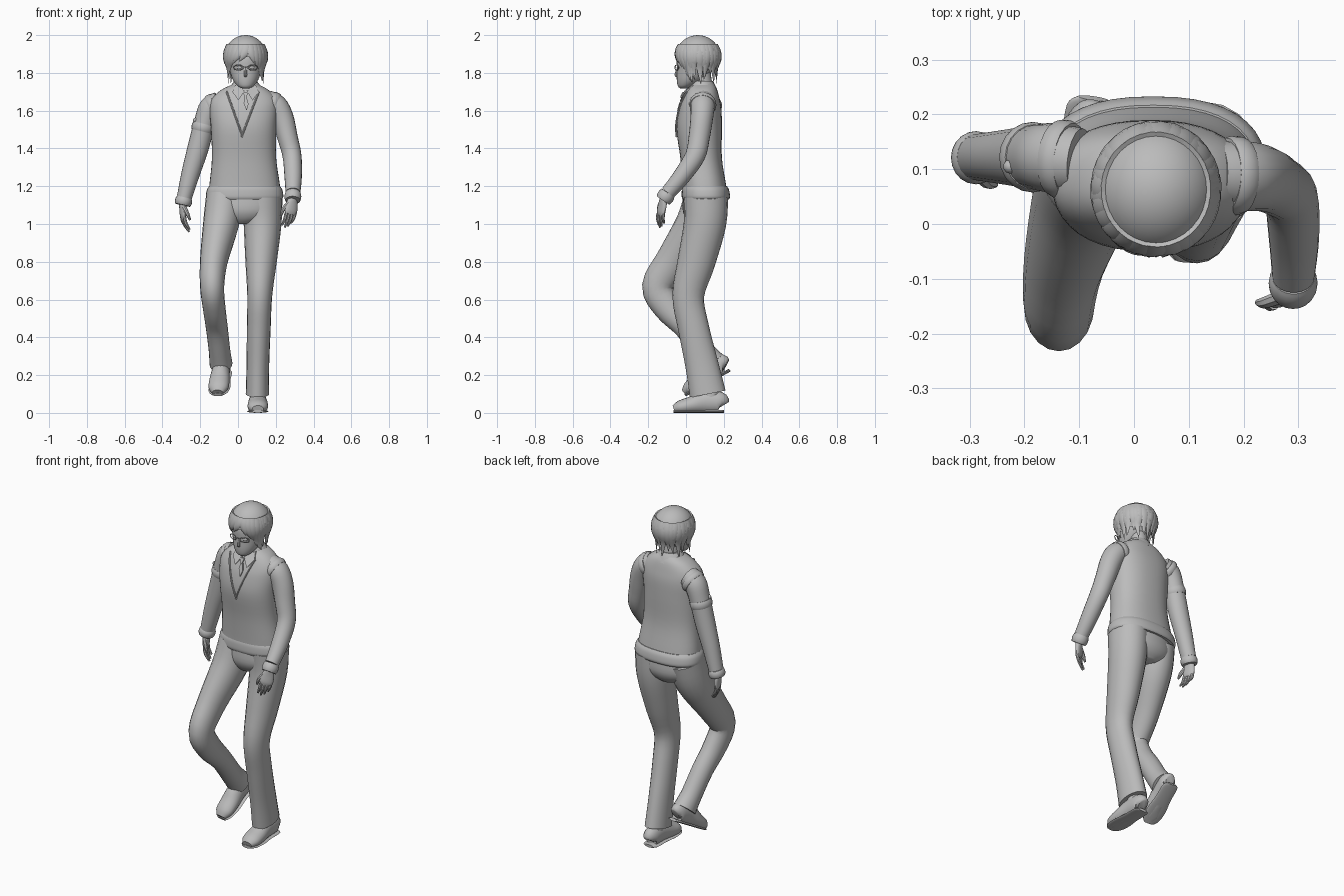
import bpy, bmesh, math
from mathutils import Vector, Matrix
from mathutils.bvhtree import BVHTree

if "Cube" in bpy.data.objects:
    bpy.data.objects.remove(bpy.data.objects["Cube"])

grey = bpy.data.materials.new("plain grey")
grey.use_nodes = True
grey.diffuse_color = (0.5, 0.5, 0.5, 1)
grey.node_tree.nodes["Principled BSDF"].inputs["Base Color"].default_value = (0.5, 0.5, 0.5, 1)


def finish(name, bm, matrix=None, angle=40):
    """Turn a bmesh into a smooth shaded grey object."""
    if matrix:
        bm.transform(matrix)
    mesh = bpy.data.meshes.new(name)
    bm.to_mesh(mesh)
    bm.free()
    obj = bpy.data.objects.new(name, mesh)
    bpy.context.collection.objects.link(obj)
    mesh.materials.append(grey)
    bpy.ops.object.select_all(action="DESELECT")
    obj.select_set(True)
    bpy.context.view_layer.objects.active = obj
    bpy.ops.object.shade_smooth_by_angle(angle=math.radians(angle))
    return obj


def spline(rows, steps):
    """Catmull-Rom interpolation through rows of numbers."""
    rows = [Vector(r) for r in rows]
    out = []
    for i in range(len(rows) - 1):
        b, c = rows[i], rows[i + 1]
        a = rows[i - 1] if i else b
        d = rows[i + 2] if i + 2 < len(rows) else c
        for k in range(steps):
            t = k / steps
            out.append(b + (c - a) * (t / 2) + (a * 2 - b * 5 + c * 4 - d) * (t * t / 2)
                       + (b * 3 - a - c * 3 + d) * (t ** 3 / 2))
    return out + [rows[-1]]


def loft(name, rows, sides=20, steps=4, flat=False, side=(1, 0, 0), power=1, matrix=None, floor=None):
    """Skin elliptical rings; each row is x, y, z, half width, half depth."""
    rows = spline(rows, steps)
    bm, rings = bmesh.new(), []
    for i, r in enumerate(rows):
        centre = Vector(r[:3])
        t = Vector(rows[min(i + 1, len(rows) - 1)][:3]) - Vector(rows[max(i - 1, 0)][:3])
        t = Vector((0, 0, 1)) if flat else t.normalized()
        u = Vector(side)
        u = (u - t * u.dot(t)).normalized()
        v = t.cross(u)
        ring = []
        for k in range(sides):
            a = math.tau * k / sides
            c, s = (math.copysign(abs(f) ** power, f) for f in (math.cos(a), math.sin(a)))
            p = centre + u * c * r[3] + v * s * r[4]
            if floor is not None:
                p.z = max(p.z, floor)
            ring.append(bm.verts.new(p))
        rings.append(ring)
    for lo, hi in zip(rings, rings[1:]):
        for k in range(sides):
            n = (k + 1) % sides
            bm.faces.new((lo[k], lo[n], hi[n], hi[k]))
    bm.faces.new(rings[0][::-1])
    bm.faces.new(rings[-1])
    return finish(name, bm, matrix)


def tube(name, points, radius, **kw):
    return loft(name, [(*p, radius, radius) for p in points], sides=8, **kw)


# Vest body with ribbed hem
vest = loft("vest", [
    (.035, .1, 1.17, .19, .118), (.035, .095, 1.22, .185, .115), (.032, .08, 1.35, .17, .11),
    (.03, .07, 1.5, .173, .12), (.03, .075, 1.6, .18, .113), (.032, .08, 1.66, .172, .098),
    (.036, .085, 1.71, .125, .08), (.04, .09, 1.74, .065, .058)], sides=40, flat=True, power=.85)
loft("vest_hem", [(.035, .105, 1.13, .196, .122), (.035, .105, 1.145, .205, .128),
                  (.035, .103, 1.18, .2, .125), (.035, .1, 1.2, .188, .117)], sides=40, flat=True, power=.85)
skin = BVHTree.FromPolygons([v.co for v in vest.data.vertices], [p.vertices for p in vest.data.polygons])


def on_chest(x, z, lift=.003):
    hit = skin.ray_cast(Vector((x, -1, z)), Vector((0, 1, 0)))[0]
    return Vector((x, (hit.y if hit else .02) - lift, z))


def plate(name, outline, lift=.012):
    bm = bmesh.new()
    front = [bm.verts.new(on_chest(x, z, lift)) for x, z in outline]
    face = bm.faces.new(front)
    made = bmesh.ops.extrude_face_region(bm, geom=[face])["geom"]
    bmesh.ops.translate(bm, vec=(0, .009, 0), verts=[g for g in made if isinstance(g, bmesh.types.BMVert)])
    bmesh.ops.recalc_face_normals(bm, faces=bm.faces)
    finish(name, bm)


# Neckline, button, collar and tie
for word, top in (("right", -.06), ("left", .11)):
    line = [on_chest(top + (.022 - top) * k / 8, 1.7 - .23 * k / 8) for k in range(9)]
    tube("neckline_" + word, line, .005, steps=2)
for word, s in (("right", -1), ("left", 1)):
    plate("collar_point_" + word, [(.04 + s * dx, z) for dx, z in ((.005, 1.705), (.055, 1.735), (.07, 1.7), (.038, 1.655))])
plate("tie_knot", [(.027, 1.7), (.053, 1.7), (.046, 1.67), (.034, 1.67)], .018)
plate("tie_tail", [(.034, 1.67), (.046, 1.67), (.056, 1.635), (.045, 1.6), (.03, 1.64)], .01)
loft("collar", [(.04, .09, 1.705, .095, .078), (.04, .088, 1.735, .076, .066),
                (.04, .085, 1.757, .06, .056)], flat=True)
bm = bmesh.new()
bmesh.ops.create_uvsphere(bm, u_segments=10, v_segments=6, radius=.006)
finish("vest_button", bm, Matrix.Translation(on_chest(.022, 1.465)))

# Trousers
loft("trouser_seat", [(.035, .1, 1.17, .185, .112), (.035, .1, 1.08, .192, .118),
                      (.03, .1, 1.03, .15, .1), (.02, .1, 1.0, .06, .07)][::-1], sides=32, flat=True)
loft("trouser_leg_right", [
    (-.07, .1, 1.14, .1, .11), (-.09, .055, 1.0, .095, .11), (-.127, -.065, .81, .074, .093),
    (-.137, -.15, .67, .064, .083), (-.126, -.095, .555, .06, .075), (-.112, 0, .45, .058, .062),
    (-.098, .085, .33, .057, .062), (-.09, .142, .26, .061, .072)])
loft("trouser_leg_left", [
    (.13, .105, 1.14, .105, .118), (.13, .1, 1.0, .1, .112), (.122, .055, .8, .083, .1),
    (.115, .012, .62, .066, .084), (.11, .04, .45, .063, .082), (.105, .085, .25, .06, .088),
    (.103, .115, .1, .062, .096)])


# Shoes with a flat sole
def shoe(word, place, pitch, yaw):
    matrix = (Matrix.Translation(place) @ Matrix.Rotation(math.radians(yaw), 4, "Z")
              @ Matrix.Rotation(math.radians(pitch), 4, "X"))
    loft("shoe_" + word, [
        (0, .128, .04, .025, .03), (0, .11, .055, .043, .056), (0, .03, .058, .047, .06),
        (0, -.04, .042, .054, .046), (0, -.1, .03, .052, .036), (0, -.135, .02, .03, .02)],
        matrix=matrix, floor=0)
    loft("sole_" + word, [(0, .131, .008, .028, .008), (0, .11, .008, .046, .008), (0, .03, .008, .048, .008),
                          (0, -.05, .008, .057, .008), (0, -.11, .008, .05, .008),
                          (0, -.137, .008, .03, .008)], matrix=matrix, floor=0)
    loft("ankle_" + word, [(0, .06, .06, .042, .045), (0, .065, .14, .04, .045)], matrix=matrix)


shoe("left", (.105, .07, 0), 0, 0)
shoe("right", (-.09, .12, .155), 29, -8)

# Sleeves, armhole rims, cuffs and armband
arms = {
    "right": [(-.1, .115, 1.64, .06, .06), (-.145, .12, 1.615, .062, .064), (-.175, .122, 1.54, .057, .06),
              (-.212, .122, 1.4, .056, .054), (-.25, .122, 1.27, .049, .048), (-.284, .122, 1.14, .04, .043)],
    "left": [(.15, .09, 1.65, .06, .06), (.2, .088, 1.625, .062, .064), (.235, .083, 1.56, .06, .06),
             (.262, .07, 1.46, .054, .056), (.286, .048, 1.36, .05, .053), (.292, -.025, 1.25, .046, .046),
             (.291, -.095, 1.165, .039, .04)]}


def band(name, a, b, grow):
    loft(name, [(*(Vector(a[:3]).lerp(Vector(b[:3]), t)), a[3] + g, a[4] + g)
                for t, g in ((0, 0), (.3, grow), (.7, grow), (1, 0))], steps=2)


cuff_ends = {"right": (-.293, .12, 1.1), "left": (.29, -.122, 1.125)}
for word, path in arms.items():
    loft("sleeve_" + word, path)
    s = -1 if word == "right" else 1
    a, b = Vector(path[0][:3]), Vector(path[1][:3])
    band("armhole_rim_" + word, (*a.lerp(b, .35), .064, .068), b, .004)
    band("cuff_" + word, path[-1], cuff_ends[word], .005)
band("armband", (-.18, .122, 1.53, .057, .06), (-.19, .122, 1.49), .004)
bm = bmesh.new()
bmesh.ops.create_uvsphere(bm, u_segments=10, v_segments=6, radius=.013)
finish("armband_pin", bm, Matrix.Translation((-.226, .105, 1.55)))


# Hands: palm, four fingers and a thumb
def hand(word, wrist, down, across, curl):
    w, d, a, c = (Vector(q) for q in (wrist, down, across, curl))
    d.normalize()
    palm = [(0, .024, .02), (.03, .034, .017), (.07, .037, .015), (.088, .03, .01)]
    loft("palm_" + word, [(*(w + d * t), rx, ry) for t, rx, ry in palm], side=a)
    for k, length in enumerate((.065, .078, .072, .055)):
        base = w + d * .08 + a * (.027 - .018 * k)
        mid = base + d * length * .5 + c * .006
        tip = base + d * length + c * .025
        loft(f"finger_{k + 1}_{word}", [(*base, .01, .01), (*mid, .009, .009), (*tip, .005, .005)], sides=8, side=a)
    base = w + d * .025 + a * .022
    loft("thumb_" + word, [(*base, .013, .013), (*(base + d * .035 + a * .02 + c * .012), .011, .011),
                           (*(base + d * .07 + a * .022 + c * .025), .006, .006)], sides=8, side=a)


hand("right", (-.294, .12, 1.115), (.05, -.08, -1), (.25, -.97, 0), (1, .1, 0))
hand("left", (.29, -.118, 1.135), (-.15, -.2, -1), (-.85, -.5, 0), (-.5, .6, 0))

# Neck, head and nose
loft("neck", [(.04, .1, 1.66, .05, .05), (.04, .08, 1.8, .048, .05)])
loft("head", [(.04, -.012, 1.718, .018, .018), (.04, -.003, 1.73, .042, .04), (.04, .022, 1.765, .068, .071),
              (.04, .045, 1.82, .086, .093), (.04, .055, 1.88, .095, .102), (.04, .06, 1.95, .07, .08)],
     sides=28, flat=True)
loft("nose", [(.04, -.042, 1.825, .006, .006), (.04, -.052, 1.79, .009, .009), (.04, -.042, 1.782, .006, .006)], sides=8)
plate_y = -.052

# Eyes and glasses
for word, s in (("right", -1), ("left", 1)):
    place = Matrix.Translation((.04 + s * .035, plate_y + .01, 1.828)) @ Matrix.Rotation(s * .35, 4, "Z")
    bm = bmesh.new()
    bmesh.ops.create_uvsphere(bm, u_segments=12, v_segments=8, radius=.012)
    finish("eye_" + word, bm, place @ Matrix.Diagonal((1.2, .4, .7, 1)))
    ring = [place @ Vector((.027 * math.cos(a), -.008, .014 * math.sin(a)))
            for a in (math.tau * k / 16 for k in range(17))]
    tube("glasses_rim_" + word, ring, .0025, steps=1, side=(0, 1, 0))
tube("glasses_bridge", [(.03, plate_y, 1.83), (.04, plate_y - .004, 1.832), (.05, plate_y, 1.83)], .0025, side=(0, 0, 1))

# Hair cap, open over the face
centre, size = Vector((.04, .063, 1.885)), Vector((.112, .118, .115))
bm = bmesh.new()
bmesh.ops.create_uvsphere(bm, u_segments=32, v_segments=20, radius=1)
gone = [f for f in bm.faces if f.calc_center_median().z < (-.05 if f.calc_center_median().y < -.45 else -.6)]
bmesh.ops.delete(bm, geom=gone, context="FACES")
finish("hair_cap", bm, Matrix.Translation(centre) @ Matrix.Diagonal((*size, 1)), angle=60)


# Hair locks hanging over the cap
def lock(name, angle, sweep, tip, width):
    rows = []
    for k in range(6):
        t = k / 5
        z = 1.95 + (tip - 1.95) * t
        h = (z - centre.z) / size.z
        reach = math.sqrt(max(1 - h * h, .7 if h < 0 else 0)) * 1.01
        a = math.radians(angle + sweep * t * t)
        w = width * (1 - t ** 2) + .001
        rows.append((centre.x + size.x * reach * math.cos(a), centre.y + size.y * reach * math.sin(a), z, w, w * .3))
    a = math.radians(angle)
    loft(name, rows, sides=8, steps=2, side=(-math.sin(a), math.cos(a), 0))


for k in range(20):
    lock(f"back_lock_{k + 1}", -18 + 216 * k / 19, (8, -9, 4)[k % 3], (1.765, 1.79, 1.745, 1.78)[k % 4], .025)
for k, (angle, sweep, tip) in enumerate((
        (-150, -16, 1.775), (-135, -22, 1.8), (-120, -24, 1.825), (-104, -24, 1.85), (-88, -20, 1.86),
        (-76, 12, 1.85), (-64, 16, 1.82), (-52, 18, 1.785), (-38, 14, 1.76), (-26, 8, 1.75))):
    lock(f"fringe_lock_{k + 1}", angle, sweep, tip, .025)
